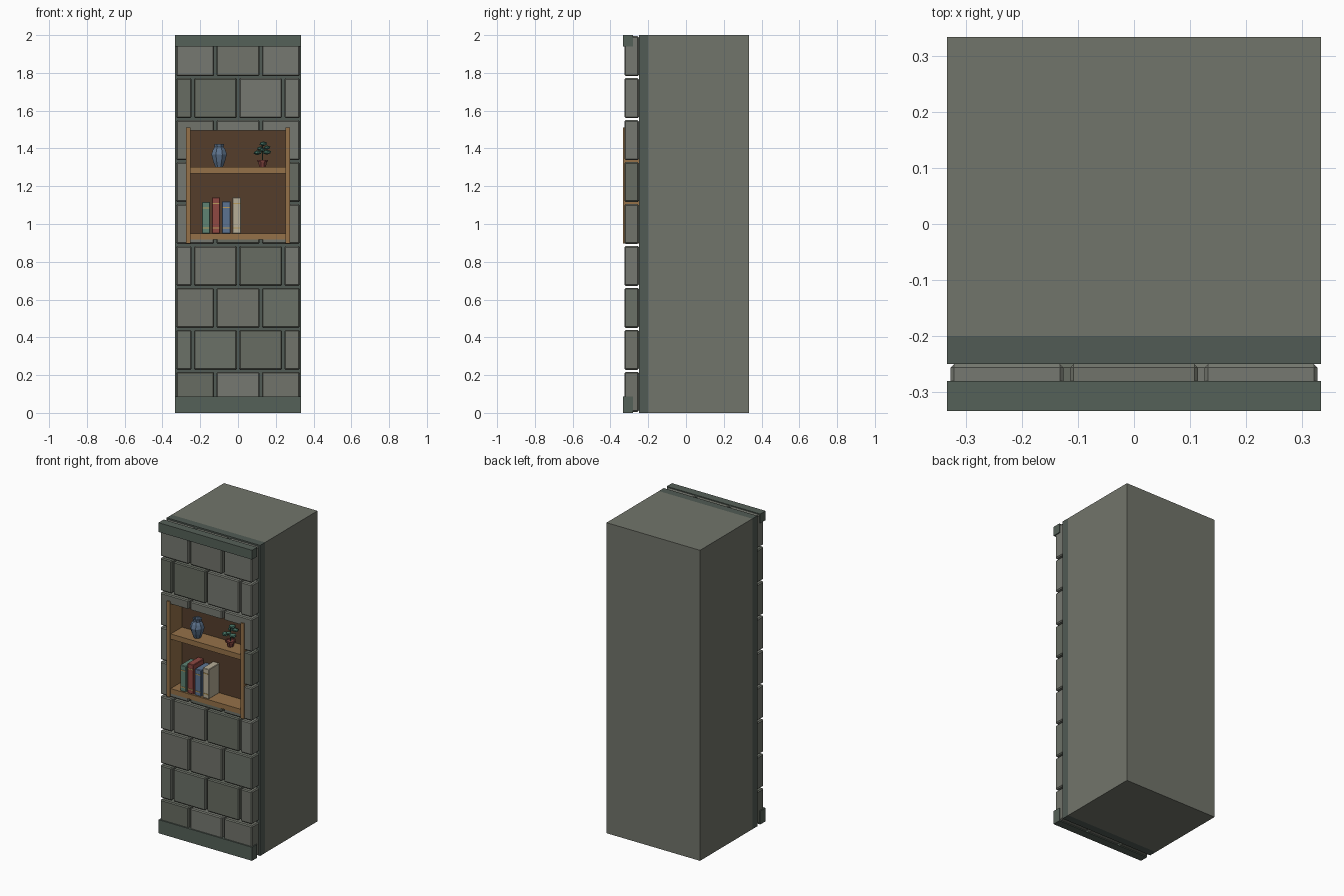
import bpy, bmesh, math, random
from mathutils import Matrix

if "Cube" in bpy.data.objects:
    bpy.data.objects.remove(bpy.data.objects["Cube"])

random.seed(4)


def mat(name, hexcol):
    rgb = [int(hexcol[i:i + 2], 16) / 255 for i in (0, 2, 4)]
    m = bpy.data.materials.new(name)
    m.diffuse_color = [*(c ** 2.2 for c in rgb), 1]
    m.use_nodes = True
    m.node_tree.nodes["Principled BSDF"].inputs["Base Color"].default_value = m.diffuse_color
    return m


def make(name, bm, material):
    bmesh.ops.recalc_face_normals(bm, faces=bm.faces)
    me = bpy.data.meshes.new(name)
    bm.to_mesh(me)
    bm.free()
    ob = bpy.data.objects.new(name, me)
    bpy.context.collection.objects.link(ob)
    if material:
        me.materials.append(material)
    return ob


def box(name, x, y, z, material=None, bevel=0):
    bm = bmesh.new()
    size = [b - a for a, b in (x, y, z)]
    mid = [(a + b) / 2 for a, b in (x, y, z)]
    bmesh.ops.create_cube(bm, size=1, matrix=Matrix.Translation(mid) @ Matrix.Diagonal((*size, 1)))
    ob = make(name, bm, material)
    if bevel:
        mod = ob.modifiers.new("bevel", 'BEVEL')
        mod.width, mod.segments = bevel, 1
    return ob


def lathe(name, loc, profile, n, material):
    # closed solid from (radius, height) rings
    bm = bmesh.new()
    rings = [[bm.verts.new((loc[0] + r * math.cos(2 * math.pi * (i + .5) / n),
                            loc[1] + r * math.sin(2 * math.pi * (i + .5) / n),
                            loc[2] + h)) for i in range(n)] for r, h in profile]
    for a, b in zip(rings, rings[1:]):
        for i in range(n):
            j = (i + 1) % n
            bm.faces.new((a[i], a[j], b[j], b[i]))
    bm.faces.new(rings[0])
    bm.faces.new(rings[-1])
    return make(name, bm, material)


wall = mat("wall_grey", "71746A")
mortar_m = mat("mortar", "525B55")
trim = mat("trim", "566159")
stones = [mat("stone_%d" % i, h) for i, h in enumerate(("70736A", "676C62", "757870", "6B7067"))]
wood = mat("wood", "94714A")
dark_wood = mat("dark_wood", "55402F")
gold = mat("gold", "B89A5C")

W = 0.333

# main block
box("wall_core", (-W, W), (-0.20, W), (0, 2), wall)

# niche cutter
NX, NZ0, NZ1 = 0.265, 0.918, 1.496
cutter = box("niche_cutter", (-NX, NX), (-0.4, -0.15), (NZ0, NZ1))
cutter.hide_render = True
cutter.hide_viewport = True
cutter.display_type = 'WIRE'


def cut(ob):
    mod = ob.modifiers.new("niche", 'BOOLEAN')
    mod.operation, mod.object, mod.solver = 'DIFFERENCE', cutter, 'EXACT'


# mortar slab behind the stones
cut(box("mortar_slab", (-W, W), (-0.25, -0.20), (0, 2), mortar_m))

# nine staggered stone courses
ROW, GAP = 2 / 9, 0.006
for r in range(9):
    joints = [-W, -0.12, 0.12, W] if r % 2 == 0 else [-W, -0.24, 0, 0.24, W]
    z = (r * ROW + GAP, (r + 1) * ROW - GAP)
    for k, (a, b) in enumerate(zip(joints, joints[1:])):
        x = (a + GAP, b - GAP)
        inside_x = x[0] > -NX and x[1] < NX
        if inside_x and z[0] > NZ0 and z[1] < NZ1:
            continue
        ob = box("stone_%d_%d" % (r, k), x, (-0.325, -0.25), z, random.choice(stones), 0.006)
        if x[0] < NX and x[1] > -NX and z[0] < NZ1 and z[1] > NZ0:
            cut(ob)

# base and top trim
box("base_trim", (-W, W), (-W, -0.28), (0, 0.087), trim)
box("top_trim", (-W, W), (-W, -0.28), (1.94, 2), trim)

# shelf unit
box("niche_back", (-0.256, 0.256), (-0.21, -0.20), (NZ0, NZ1), dark_wood)
for s, side in ((-1, "left"), (1, "right")):
    box("shelf_side_" + side, sorted((s * 0.252, s * 0.275)), (-W, -0.20), (0.897, 1.511), wood)
box("lower_shelf", (-0.252, 0.252), (-0.325, -0.205), (0.918, 0.95), wood)
box("upper_shelf", (-0.252, 0.252), (-0.325, -0.205), (1.268, 1.302), wood)

# books with spine bands
books = [(-0.19, -0.148, 1.117, "5F8273"), (-0.138, -0.095, 1.141, "8E4A44"),
         (-0.085, -0.04, 1.12, "5C7390"), (-0.03, 0.015, 1.141, "B5AC96")]
for i, (x0, x1, top, col) in enumerate(books):
    box("book_%d" % i, (x0, x1), (-0.318, -0.21), (0.95, top), mat("cover_%d" % i, col), 0.003)
    for j, z in enumerate((0.975, top - 0.035)):
        box("book_band_%d_%d" % (i, j), (x0 + .003, x1 - .003), (-0.32, -0.316), (z, z + .006), gold)

# vase
lathe("vase", (-0.10, -0.272, 1.302),
      [(.022, 0), (.034, .03), (.044, .066), (.036, .09), (.025, .106), (.028, .122),
       (.02, .122), (.018, .104)], 8, mat("vase_blue", "5E738C"))

# potted plant
PX, PY = 0.13, -0.262
lathe("plant_pot", (PX, PY, 1.302),
      [(.018, 0), (.026, .029), (.032, .029), (.032, .038), (.025, .038), (.023, .033)],
      8, mat("pot_red", "7E4540"))
green, stem_m = mat("leaf_green", "456E60"), mat("stem_green", "3E5A48")
lathe("plant_stem", (PX, PY, 1.33), [(.004, 0), (.003, .085)], 6, stem_m)
leaves = [(-.026, -.012, 1.378, .024), (.024, -.01, 1.380, .024), (.004, .012, 1.425, .023),
          (-.012, .022, 1.40, .02), (.024, .018, 1.405, .02), (.0, -.02, 1.392, .018)]
for i, (dx, dy, z, r) in enumerate(leaves):
    bm = bmesh.new()
    bmesh.ops.create_icosphere(bm, subdivisions=1, radius=1,
                               matrix=Matrix.Translation((PX + dx, PY + dy, z))
                               @ Matrix.Diagonal((r, r, r * .55, 1)))
    make("leaf_%d" % i, bm, green)
